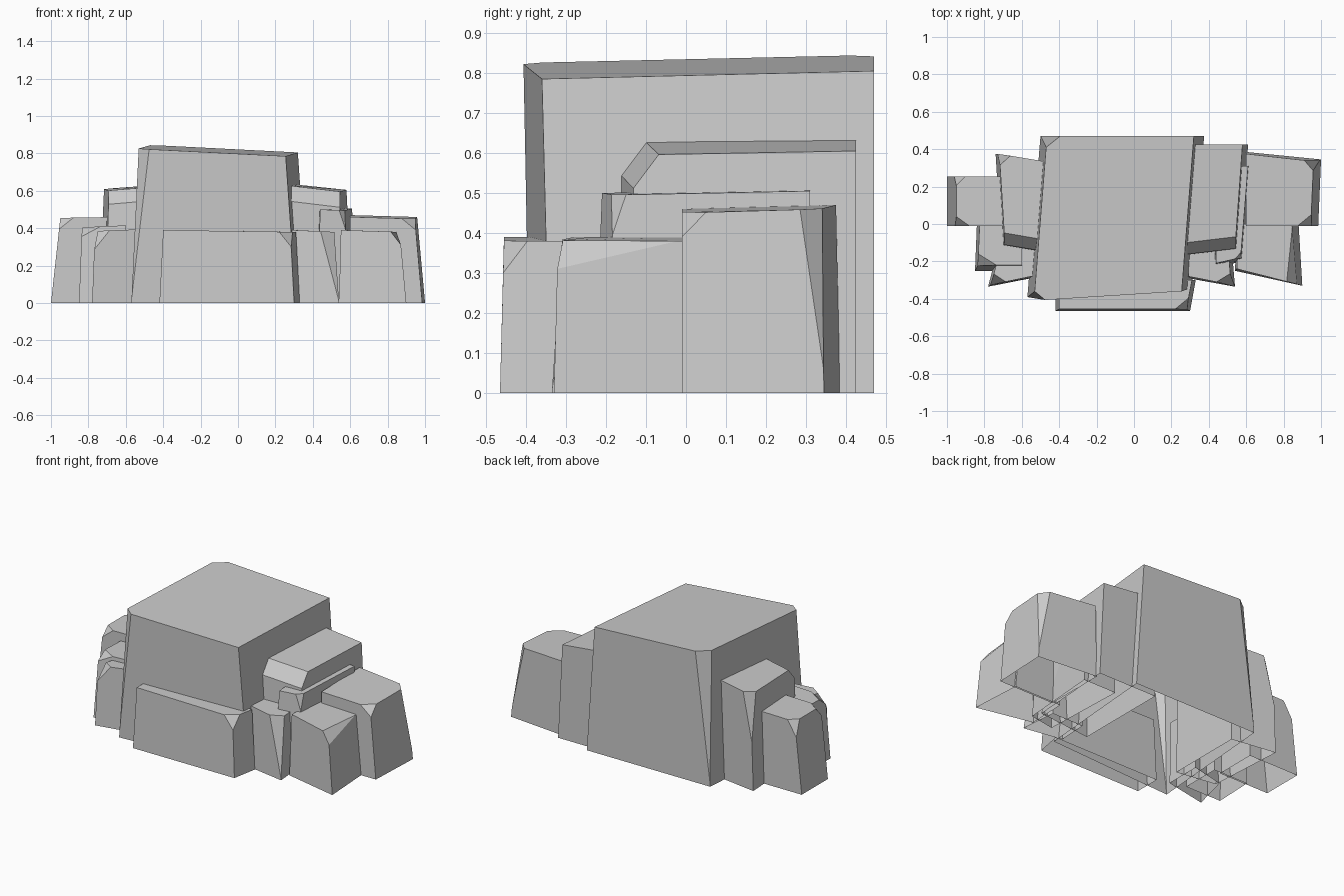
import bpy
import bmesh
from mathutils import Vector

default_cube = bpy.data.objects.get("Cube")
if default_cube:
    bpy.data.objects.remove(default_cube, do_unlink=True)

# One plain grey stone colour
stone = bpy.data.materials.new("grey_stone")
stone.use_nodes = True
stone_colour = (0.6, 0.6, 0.6, 1)
stone.diffuse_color = stone_colour
stone.node_tree.nodes["Principled BSDF"].inputs["Base Color"].default_value = stone_colour

# Corner order used for every block
FRONT_LEFT, FRONT_RIGHT, BACK_RIGHT, BACK_LEFT = range(4)


def slice_off(bm, p, q, r, outside):
    """Cut away the side of plane p-q-r holding the outside point, and cap the cut."""
    normal = (q - p).cross(r - p).normalized()
    if (outside - p).dot(normal) < 0:
        normal.negate()
    geom = bm.verts[:] + bm.edges[:] + bm.faces[:]
    bmesh.ops.bisect_plane(bm, geom=geom, plane_co=p, plane_no=normal, clear_outer=True)
    open_edges = [edge for edge in bm.edges if edge.is_boundary]
    bmesh.ops.holes_fill(bm, edges=open_edges, sides=0)


def block(name, base, inset, heights, rise=0, chips=None, front_bevel=None):
    """Tapered stone: base corners, inset (left, right, front, back), side heights."""
    left, right, front, back = inset
    shift_x = (left, -right, -right, left)
    shift_y = (front, front, -back, -back)
    low = [Vector((x, y, 0)) for x, y in base]
    high = []
    for i, (x, y) in enumerate(base):
        z = heights[i in (FRONT_RIGHT, BACK_RIGHT)]
        if i in (BACK_RIGHT, BACK_LEFT):
            z += rise
        high.append(Vector((x + shift_x[i], y + shift_y[i], z)))

    bm = bmesh.new()
    low_verts = [bm.verts.new(p) for p in low]
    high_verts = [bm.verts.new(p) for p in high]
    bm.faces.new(high_verts)
    bm.faces.new(low_verts[::-1])
    for i in range(4):
        j = (i + 1) % 4
        bm.faces.new((low_verts[i], low_verts[j], high_verts[j], high_verts[i]))

    # Chipped corners: distance along x edge, along y edge and downwards
    for corner, (along_x, along_y, down) in (chips or {}).items():
        tip = high[corner]
        x_end = high[corner ^ 1]
        y_end = high[3 - corner]
        ends = (x_end, y_end, low[corner])
        cut = [tip + (end - tip).normalized() * distance
               for end, distance in zip(ends, (along_x, along_y, down))]
        slice_off(bm, *cut, tip)

    # Sloped upper front edge
    if front_bevel:
        depth, drop = front_bevel
        a, b = high[FRONT_LEFT], high[FRONT_RIGHT]
        slice_off(bm, a + Vector((0, depth, 0)), b + Vector((0, depth, 0)),
                  a - Vector((0, 0, drop)), a)

    # Stones are hollow and open underneath
    bmesh.ops.recalc_face_normals(bm, faces=bm.faces[:])
    ground = [f for f in bm.faces if all(v.co.z < .001 for v in f.verts)]
    bmesh.ops.delete(bm, geom=ground, context="FACES")
    mesh = bpy.data.meshes.new(name)
    bm.to_mesh(mesh)
    bm.free()
    mesh.materials.append(stone)
    bpy.context.collection.objects.link(bpy.data.objects.new(name, mesh))


# Large central stone and the slab leaning on its front
block("main_stone",
      base=[(-.57, -.39), (.31, -.34), (.375, .47), (-.5, .47)],
      inset=(.035, .055, -.02, 0), heights=(.825, .785), rise=.02,
      chips={FRONT_LEFT: (.06, .05, .8), BACK_LEFT: (.07, .06, .82)})
block("front_slab",
      base=[(-.42, -.465), (.3, -.465), (.33, -.3), (-.42, -.3)],
      inset=(.02, .02, .01, 0), heights=(.39, .38),
      chips={FRONT_RIGHT: (.06, .06, .08)})

# Stones stepping down on the +x side
block("left_upper_stone",
      base=[(.2, -.18), (.57, -.14), (.61, .425), (.2, .425)],
      inset=(0, .03, .01, 0), heights=(.635, .595), rise=.01,
      front_bevel=(.06, .08))
block("left_middle_stone",
      base=[(.42, -.23), (.59, -.2), (.63, .31), (.4, .31)],
      inset=(.02, .02, .02, 0), heights=(.5, .495), rise=.01,
      chips={FRONT_RIGHT: (.03, .03, .1)})
block("left_outer_stone",
      base=[(.6, -.01), (.985, -.01), (1, .345), (.6, .385)],
      inset=(0, .04, 0, .01), heights=(.46, .45), rise=.01,
      chips={FRONT_RIGHT: (.07, .06, .06), BACK_RIGHT: (.05, .05, .4)})
block("left_front_stone",
      base=[(.54, -.25), (.9, -.33), (.88, 0), (.55, 0)],
      inset=(.01, .035, .01, 0), heights=(.39, .38),
      chips={FRONT_RIGHT: (.05, .3, .07)})
block("left_small_stone",
      base=[(.29, -.29), (.54, -.335), (.52, -.1), (.3, -.1)],
      inset=(0, .02, .01, 0), heights=(.39, .38),
      chips={FRONT_RIGHT: (.08, .06, .37)})

# Stones stepping down on the -x side
block("right_upper_stone",
      base=[(-.71, -.12), (-.45, -.16), (-.45, .33), (-.74, .375)],
      inset=(.02, 0, .01, 0), heights=(.6, .62), rise=.01,
      chips={BACK_LEFT: (.06, .06, .3)}, front_bevel=(.06, .07))
block("right_outer_stone",
      base=[(-1, -.01), (-.65, -.01), (-.65, .255), (-1, .255)],
      inset=(.05, 0, 0, 0), heights=(.455, .46),
      chips={FRONT_LEFT: (.07, .05, .06), BACK_LEFT: (.05, .05, .1)})
block("right_small_stone",
      base=[(-.85, -.25), (-.6, -.25), (-.6, 0), (-.84, 0)],
      inset=(.015, 0, .03, 0), heights=(.405, .415),
      chips={FRONT_LEFT: (.1, .06, .05)})
block("right_front_stone",
      base=[(-.78, -.335), (-.5, -.28), (-.5, -.05), (-.72, -.1)],
      inset=(.015, 0, .01, 0), heights=(.385, .395),
      chips={FRONT_LEFT: (.08, .06, .1)})
